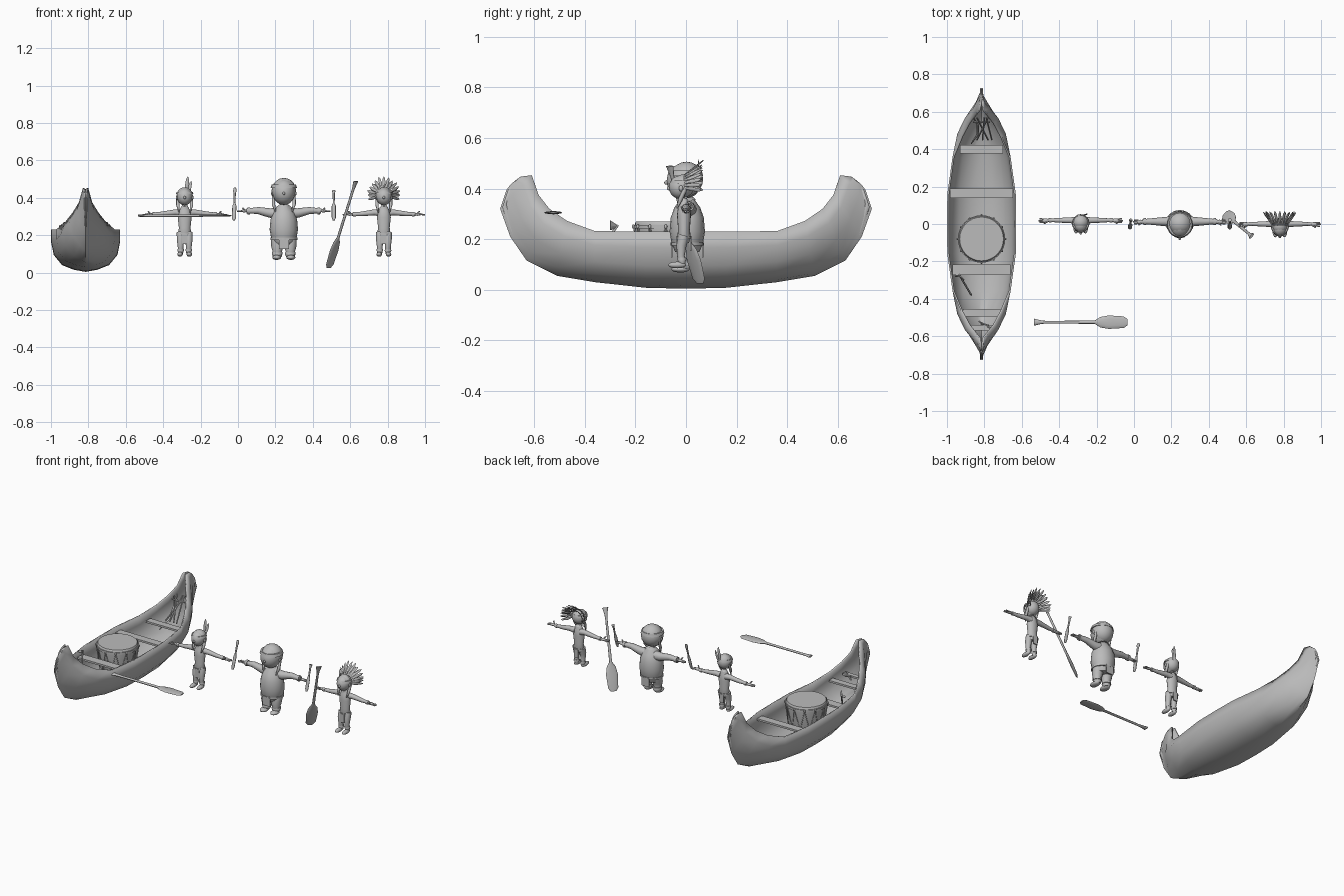
import bpy, bmesh, math, random
from mathutils import Vector

random.seed(4)
cube = bpy.data.objects.get("Cube")
if cube:
    bpy.data.objects.remove(cube)

grey = bpy.data.materials.new("plain grey")
grey.use_nodes = True
grey.diffuse_color = (0.5, 0.5, 0.5, 1)
grey.node_tree.nodes["Principled BSDF"].inputs["Base Color"].default_value = (0.5, 0.5, 0.5, 1)


def finish(name, bm, angle=40):
    bmesh.ops.recalc_face_normals(bm, faces=bm.faces)
    mesh = bpy.data.meshes.new(name)
    bm.to_mesh(mesh)
    bm.free()
    mesh.materials.append(grey)
    ob = bpy.data.objects.new(name, mesh)
    bpy.context.collection.objects.link(ob)
    bpy.ops.object.select_all(action='DESELECT')
    ob.select_set(True)
    bpy.context.view_layer.objects.active = ob
    bpy.ops.object.shade_smooth_by_angle(angle=math.radians(angle))
    return ob


def ball(name, loc, size):
    bm = bmesh.new()
    bmesh.ops.create_uvsphere(bm, u_segments=16, v_segments=10, radius=1)
    bmesh.ops.scale(bm, vec=size, verts=bm.verts)
    bmesh.ops.translate(bm, vec=loc, verts=bm.verts)
    return finish(name, bm, 60)


def box(name, loc, size):
    bm = bmesh.new()
    bmesh.ops.create_cube(bm, size=1)
    bmesh.ops.scale(bm, vec=size, verts=bm.verts)
    bmesh.ops.translate(bm, vec=loc, verts=bm.verts)
    return finish(name, bm)


def tube(name, points, radii, sides=12, angle=50):
    """Loft elliptical rings along a path; a radius may be a (wide, thin) pair."""
    bm = bmesh.new()
    pts = [Vector(p) for p in points]
    rings = []
    for i, p in enumerate(pts):
        t = (pts[min(i + 1, len(pts) - 1)] - pts[max(i - 1, 0)]).normalized()
        u = (Vector((0, 1, 0)) if abs(t.y) < 0.9 else Vector((1, 0, 0))).cross(t).normalized()
        v = t.cross(u)
        a, b = radii[i] if isinstance(radii[i], tuple) else (radii[i], radii[i])
        angles = [math.tau * k / sides for k in range(sides)]
        rings.append([bm.verts.new(p + u * a * math.cos(q) + v * b * math.sin(q)) for q in angles])
    for r, s in zip(rings, rings[1:]):
        for k in range(sides):
            bm.faces.new((r[k], r[(k + 1) % sides], s[(k + 1) % sides], s[k]))
    bm.faces.new(rings[0])
    bm.faces.new(rings[-1])
    return finish(name, bm, angle)


def stick(name, a, b, r=0.005):
    return tube(name, [a, b], [r, r], 8)


def upright(name, profile, start, end):
    """Profile rows (height, wide, thin) along local z, aimed from start to end."""
    ob = tube(name, [(0, 0, h) for h, _, _ in profile], [(w, t) for _, w, t in profile])
    ob.rotation_mode = 'QUATERNION'
    ob.rotation_quaternion = (Vector(end) - Vector(start)).to_track_quat('Z', 'Y')
    ob.location = start
    return ob


# Canoe hull: each station is gunwale (half width, y, z) and keel (y, z)
CX = -0.815
stations = [(.185, 0, .23, 0, .004), (.183, .16, .23, .16, .008), (.155, .36, .232, .36, .03),
            (.108, .47, .272, .51, .055), (.07, .54, .32, .63, .115), (.036, .583, .375, .695, .21),
            (.014, .61, .453, .735, .32), (.007, .655, .447, .71, .395), (0, .69, .42, .695, .415)]
section = [(0, 0), (.34, .05), (.68, .16), (.92, .40), (1, .72), (1, 1)]
bm = bmesh.new()
rows = []
ends = [(s, -1) for s in reversed(stations[1:])] + [(s, 1) for s in stations]
for (w, gy, gz, ky, kz), side in ends:
    vee = max(0, min(1, (gy - .36) / .25))
    row = []
    for sx, prof in ((-1, section[::-1]), (1, section[1:])):
        for f, h in prof:
            bulge = 1 + vee * 1.1 * math.sin(math.pi * h)
            f = f * (1 - vee) + h * vee
            row.append(bm.verts.new((CX + sx * w * f * bulge, side * (ky + (gy - ky) * h),
                                     kz + (gz - kz) * h)))
    rows.append(row)
for r, s in zip(rows, rows[1:]):
    for k in range(len(r) - 1):
        bm.faces.new((r[k], r[k + 1], s[k + 1], s[k]))
bmesh.ops.remove_doubles(bm, verts=bm.verts, dist=0.0005)
bmesh.ops.recalc_face_normals(bm, faces=bm.faces)
middle = min(bm.faces, key=lambda f: f.calc_center_median().z)
flipped = middle.normal.z > 0
hull = finish("canoe_hull", bm, 35)
solid = hull.modifiers.new("thickness", 'SOLIDIFY')
solid.thickness = 0.01
solid.offset = 1 if flipped else -1

# Seats across the hull
for i, (y, half, depth) in enumerate([(.4, .115, .045), (.165, .168, .05), (-.245, .155, .055),
                                      (-.475, .1, .04), (-.555, .06, .03)]):
    box(f"canoe_seat_{i}", (CX, y, .195 + max(0, abs(y) - .4) * .3), (half * 2, depth, .012))

# Drum with rims and zigzag lacing
DY = -.08
tube("drum_body", [(CX, DY, z) for z in (.09, .15, .25, .262, .27)],
     [.1, .114, .122, .122, .117], 32)
for z, r in ((.11, .108), (.25, .127)):
    tube("drum_rim", [(CX, DY, z - .007), (CX, DY, z + .007)], [r, r], 32)
for k in range(24):
    ring = []
    for j in (k, k + 1):
        a, low = math.tau * j / 24, j % 2
        r = .109 if low else .127
        ring.append((CX + r * math.cos(a), DY + r * math.sin(a), .115 if low else .25))
    stick(f"drum_lace_{k}", *ring, .0025)
    if k % 2 == 0:
        ball(f"drum_peg_{k}", ring[0], (.006, .006, .009))

# Hand axe leaning on the hull side
stick("axe_handle", (-.87, -.38, .1), (-.935, -.27, .255))
tube("axe_head", [(-.955, -.28, .245), (-.935, -.275, .25), (-.91, -.3, .255)],
     [(.008, .005), (.008, .005), (.02, .002)], 8)

# Bow, arrows and poles stowed at both ends
tube("bow", [(-.86, .57, .31), (-.835, .53, .26), (-.835, .48, .2), (-.87, .43, .14)],
     [.003, .006, .006, .003], 8)
for i, (xa, xb) in enumerate([(-.78, -.84), (-.84, -.78), (-.81, -.8), (-.76, -.79)]):
    stick(f"arrow_{i}", (xa, .45, .2), (xb, .57, .33), .004)
stick("arrow_crossbar", (-.86, .545, .3), (-.77, .545, .3), .005)
for i, (xa, xb) in enumerate([(-.83, -.77), (-.82, -.78), (-.77, -.82)]):
    stick(f"bow_stick_{i}", (xa, -.52 - i * .012, .23), (xb, -.555 + i * .012, .25), .004)

# Paddles
paddle = [(0, .017, .003), (.02, .031, .005), (.1, .036, .006), (.145, .028, .006),
          (.175, .009, .007), (.43, .007, .007), (.46, .009, .007), (.5, .019, .006)]
upright("paddle_flat", paddle, (-.035, -.525, .305), (-.54, -.525, .305))
upright("paddle_upright", paddle, (.485, .055, .025), (.63, -.065, .49))

# Clubs beside the hands
club = [(0, .006, .004), (.015, .011, .006), (.08, .011, .006), (.095, .005, .005),
        (.15, .006, .006), (.165, .01, .01), (.18, .006, .006)]
upright("club_a", club, (-.022, -.025, .28), (-.016, .025, .46))
upright("club_b", club[:-1], (.512, -.025, .28), (.512, .025, .45))


def feather(name, base, tip, width):
    b, t = Vector(base), Vector(tip)
    tube(name, [b, b.lerp(t, .5), b.lerp(t, .85), t],
         [(.003, .002), (width, .002), (width * .8, .002), (.001, .001)], 6)


def figure(name, x, y, foot, torso, depth, spread, thigh, arm, span, hand_z, head):
    """One standing figure with outstretched arms."""
    hip, neck = torso[0][0], torso[-1][0]
    tube(name + "_torso", [(x, y, z) for z, _ in torso], [(r, r * depth) for _, r in torso], 16)
    waist = torso[1]
    tube(name + "_belt", [(x, y, waist[0] - .005), (x, y, waist[0] + .007)],
         [(waist[1] * 1.08, waist[1] * depth * 1.08)] * 2, 16)
    for side in (-1, 1):
        at = x + side * spread
        mid = (hip + foot) / 2
        tube(name + "_leg", [(at, y, hip + .03), (at, y - .01, hip - .01), (at, y - .012, mid),
                             (at, y - .008, mid - .02), (at, y - .008, foot + .012)],
             [thigh, thigh * .95, thigh * .7, thigh * .75, thigh * .55])
        tube(name + "_ankle_cuff", [(at, y - .008, foot + .03), (at, y - .008, foot + .042)],
             [thigh * .85, thigh * .8])
        ball(name + "_foot", (at + side * .003, y - .027, foot + .013), (thigh * .7, .036, .013))
        # Front and back cloth panels
        box(name + "_cloth", (x, y + side * waist[1] * depth, waist[0] - .025),
            (waist[1] * .8, .006, .055))
        top = torso[-2]
        wrist = span - .05
        path = [(top[1] * .6, top[0] - .008), (top[1] + .02, top[0] - .006),
                (span * .55, hand_z + .002), (wrist, hand_z)]
        tube(name + "_arm", [(x + side * a, y + .008, z) for a, z in path],
             [arm * 1.2, arm, arm * .75, arm * .5])
        tube(name + "_wrist_band", [(x + side * (wrist - .02), y + .008, hand_z),
                                    (x + side * (wrist - .006), y + .008, hand_z)], [arm * .75] * 2)
        ball(name + "_palm", (x + side * (wrist + .012), y + .006, hand_z), (.018, .012, .008))
        for f in (-1, 0, 1):
            stick(name + "_finger", (x + side * (wrist + .015), y + .006 + f * .007, hand_z),
                  (x + side * (span - abs(f) * .005), y + .006 + f * .01, hand_z - .002), .004)
        stick(name + "_thumb", (x + side * (wrist + .005), y, hand_z),
              (x + side * (wrist + .02), y - .01, hand_z + .016), .004)
    # Head, hair, headband, nose, ears and braids
    cz, hy = neck + head * .95, y - .012
    ball(name + "_head", (x, hy - .004, cz), (head * .88, head * .95, head))
    ball(name + "_hair", (x, hy + .009, cz + head * .1), (head * .95, head * .95, head))
    tube(name + "_headband", [(x, hy + .004, cz + head * .32), (x, hy + .004, cz + head * .58)],
         [head * 1.02, head * .94], 20)
    ball(name + "_nose", (x, hy - head * 1.02, cz - head * .1), (.007, .009, .008))
    for side in (-1, 1):
        ball(name + "_ear", (x + side * head * .9, hy, cz - head * .1), (.006, .008, .012))
        tube(name + "_braid", [(x + side * head * .8, hy + .02, cz), (x + side * head * .8, hy, neck),
                               (x + side * head * .65, y - .028, neck - .04)], [.008, .009, .003], 8)
    tube(name + "_necklace", [(x, y, neck - .016), (x, y - .003, neck - .004)],
         [(torso[-1][1] * 1.8, torso[-1][1] * 1.5), torso[-1][1] * 1.1], 14)
    return cz


slim = [(.185, .026), (.205, .036), (.24, .031), (.295, .037), (.328, .031), (.362, .013)]
stout = [(.15, .052), (.18, .067), (.23, .076), (.285, .071), (.325, .056), (.365, .024)]
scout_z = figure("scout", -.285, .012, .085, slim, .75, .022, .021, .016, .225, .312, .046)
figure("stout_man", .245, .005, .068, stout, .92, .035, .034, .025, .25, .33, .069)
chief_z = figure("chief", .78, -.008, .085, slim, .75, .022, .021, .016, .22, .312, .046)

# Scout's pair of feathers
feather("scout_feather_a", (-.28, .045, scout_z), (-.268, .05, .515), .01)
feather("scout_feather_b", (-.27, .045, scout_z), (-.25, .055, .49), .009)

# Chief's feather bonnet: a fan leaning backward and a trailing row
for row, count, lean in ((0, 15, .07), (1, 11, .085)):
    for k in range(count):
        a = math.radians(-110 + 220 * k / (count - 1))
        s, c = math.sin(a), math.cos(a)
        reach = random.uniform(.9, 1.08) * (1 - row * .2)
        feather(f"bonnet_feather_{row}_{k}", (.78 + .038 * s, -.012 + row * .025, chief_z + .01 + .035 * c),
                (.78 + .094 * s * reach, -.005 + lean * reach, chief_z + .015 + .088 * c * reach), .008)
